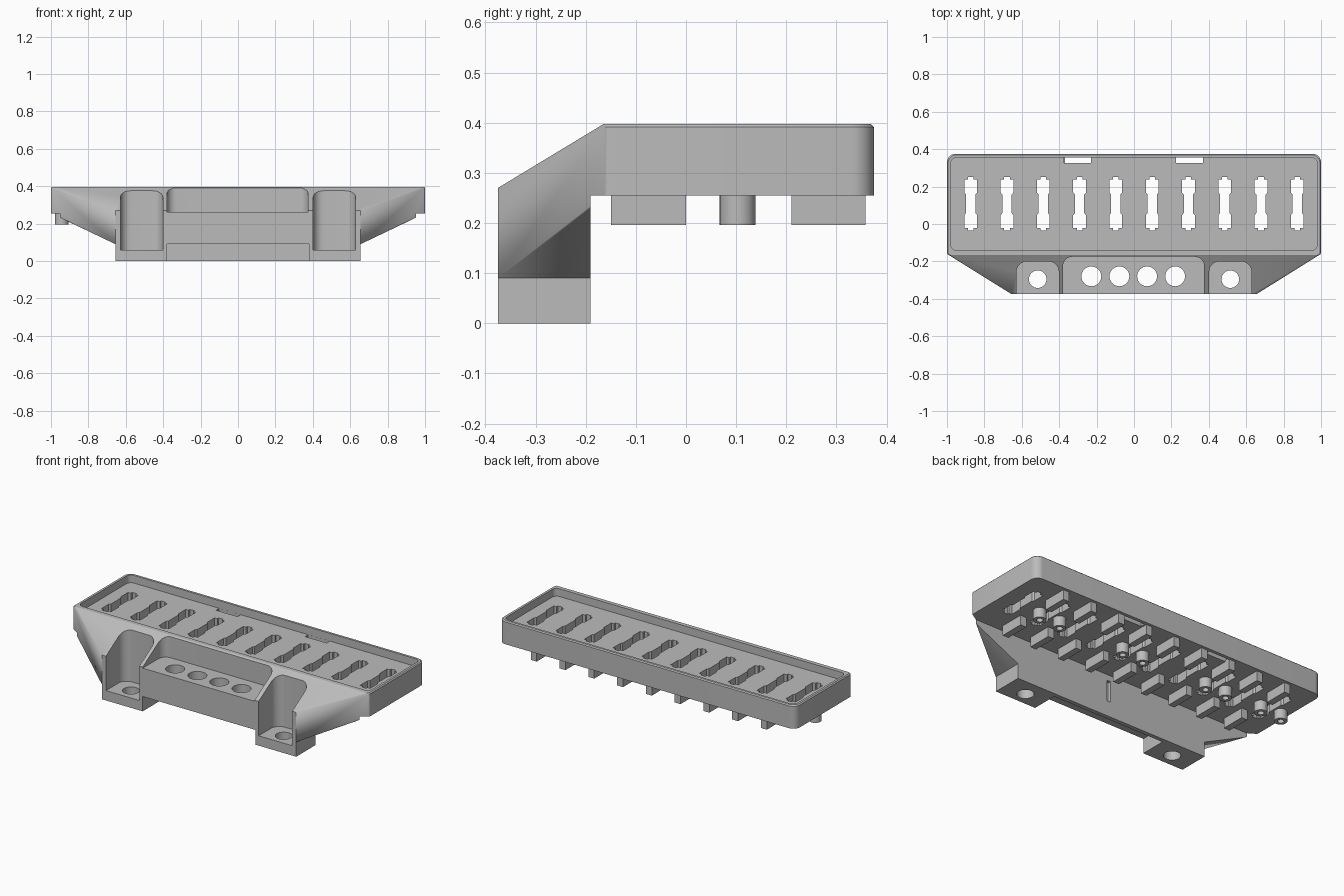
import bpy, bmesh
from math import sin, cos, pi, radians
from mathutils import Vector

old = bpy.data.objects.get("Cube")
if old:
    bpy.data.objects.remove(old, do_unlink=True)

grey = bpy.data.materials.new("light grey plastic")
grey.use_nodes = True
colour = (0.5, 0.5, 0.5, 1)
grey.diffuse_color = colour
grey.node_tree.nodes["Principled BSDF"].inputs["Base Color"].default_value = colour

FRONT, BACK, EDGE = -0.375, 0.375, -0.165   # body front, tray back, tray front
FLOOR, TOP, WALL = 0.255, 0.397, -0.19      # tray underside, rim, rear of the base
FOOT_IN, FOOT_OUT, ARCH = 0.38, 0.655, 0.09


def rounded(x0, x1, y0, y1, front_r, back_r, steps=8):
    """Plan outline of a rectangle with rounded corners."""
    pts = []
    for x, y, sx, sy, r, start in ((x1, y1, 1, 1, back_r, 0), (x0, y1, -1, 1, back_r, 1),
                                   (x0, y0, -1, -1, front_r, 2), (x1, y0, 1, -1, front_r, 3)):
        if r == 0:
            pts.append((x, y))
            continue
        for i in range(steps + 1):
            a = (start + i / steps) * pi / 2
            pts.append((x - sx * r + r * cos(a), y - sy * r + r * sin(a)))
    return pts


def circle(x, y, r, n=32):
    return [(x + r * cos(2 * pi * i / n), y + r * sin(2 * pi * i / n)) for i in range(n)]


def finish(name, bm):
    bmesh.ops.recalc_face_normals(bm, faces=bm.faces)
    mesh = bpy.data.meshes.new(name)
    bm.to_mesh(mesh)
    bm.free()
    mesh.materials.append(grey)
    obj = bpy.data.objects.new(name, mesh)
    bpy.context.collection.objects.link(obj)
    return obj


def prisms(name, outlines, z0, z1):
    """Upright prisms from one or more plan outlines, as one object."""
    bm = bmesh.new()
    for pts in outlines:
        face = bm.faces.new([bm.verts.new((x, y, z0)) for x, y in pts])
        out = bmesh.ops.extrude_face_region(bm, geom=[face])["geom"]
        verts = [v for v in out if isinstance(v, bmesh.types.BMVert)]
        bmesh.ops.translate(bm, verts=verts, vec=(0, 0, z1 - z0))
    return finish(name, bm)


def box(x0, x1, y0, y1):
    return [(x0, y0), (x1, y0), (x1, y1), (x0, y1)]


def cut(targets, outlines, z0, z1):
    cutter = prisms("cutter", outlines, z0, z1)
    cutter.hide_render = True
    for obj in targets:
        mod = obj.modifiers.new("cut", "BOOLEAN")
        mod.operation, mod.solver, mod.object = "DIFFERENCE", "EXACT", cutter
        bpy.context.view_layer.objects.active = obj
        bpy.ops.object.modifier_apply(modifier=mod.name)
    bpy.data.objects.remove(cutter, do_unlink=True)


# Body: hull of the tray and the sloping front, then cleared behind the base
e = 0.006
pts = []
for z, i in ((FLOOR, 0), (TOP - e, 0), (TOP, e)):
    pts += [(x, y, z) for x, y in rounded(-1 + i, 1 - i, EDGE, BACK - i, 0.012, 0.045)]
for side in (-1, 1):
    pts += [(side * FOOT_OUT, FRONT, ARCH), (side * FOOT_OUT, FRONT, 0.27),
            (side * FOOT_OUT, WALL, ARCH)]
bm = bmesh.new()
for p in pts:
    bm.verts.new(p)
hull = bmesh.ops.convex_hull(bm, input=bm.verts)
spare = {v for v in hull["geom_interior"] + hull["geom_unused"]
         if isinstance(v, bmesh.types.BMVert)}
bmesh.ops.delete(bm, geom=list(spare), context="VERTS")
bmesh.ops.dissolve_limit(bm, angle_limit=radians(0.5), verts=bm.verts, edges=bm.edges)
body = finish("tray_body", bm)
cut([body], [box(-1.5, 1.5, WALL, 1)], -0.5, FLOOR)

# Feet and the thin rear wall between them
feet = [prisms(n + "_foot", [box(*sorted((s * FOOT_IN, s * FOOT_OUT)), FRONT, WALL)], 0, ARCH)
        for n, s in (("left", 1), ("right", -1))]
rear_wall = prisms("rear_wall", [box(-FOOT_IN, FOOT_IN, WALL - 0.025, WALL)], 0, ARCH)

# Tray recess and the two clip openings at the back
cut([body], [rounded(-0.98, 0.98, -0.14, 0.355, 0.03, 0.03)], 0.35, 0.6)
cut([body], [box(-0.375, -0.23, 0.325, 0.3545), box(0.225, 0.37, 0.325, 0.3545)], 0.1, 0.375)

# Ten shaped slots through the tray floor
slot_x = [(i - 4.5) * 0.194 for i in range(10)]
quarter = [(0.015, 0.143), (0.015, 0.13), (0.034, 0.13), (0.034, 0.06), (0.025, 0.05)]
half = quarter + [(x, -y) for x, y in reversed(quarter)]
slot = half + [(-x, y) for x, y in reversed(half)]
cut([body], [[(cx + x, 0.108 + y) for x, y in slot] for cx in slot_x], 0.1, 0.5)

# Front pocket with four holes
cut([body], [rounded(-FOOT_IN, FOOT_IN - 0.005, -0.6, -0.175, 0, 0.05)], 0.263, 0.6)
cut([body], [circle(x, -0.28, 0.053) for x in (-0.228, -0.078, 0.07, 0.22)], -0.1, 0.5)

# Screw pockets with a hole through each foot
for s, foot in zip((1, -1), feet):
    x0, x1 = sorted((s * 0.402, s * 0.628))
    cut([body, foot], [rounded(x0, x1, -0.6, -0.2, 0, 0.055)], 0.06, 0.6)
    cut([foot], [circle(s * 0.515, -0.295, 0.047)], -0.1, 0.3)

# Narrow groove in the rear of the base
cut([body], [box(0.005, 0.03, WALL - 0.02, WALL + 0.1)], ARCH + 0.003, 0.22)

# Ribs under the tray, midway between the slots
mids = [x + 0.097 for x in slot_x[:-1]]
for name, y0, y1 in (("front_ribs", -0.15, 0.0), ("back_ribs", 0.21, 0.358)):
    prisms(name, [box(x - 0.02, x + 0.02, y0, y1) for x in mids], 0.196, FLOOR + 0.01)

# Hollow pegs on both sides of four of the slots
peg_xy = [(slot_x[i] + d, 0.103) for i in (0, 2, 5, 8) for d in (-0.07, 0.07)]
pegs = prisms("pegs", [circle(x, y, 0.036, 24) for x, y in peg_xy], 0.196, FLOOR + 0.002)
cut([pegs], [circle(x, y, 0.018, 16) for x, y in peg_xy], 0.1, 0.25)

# Smooth the rounded corners and holes, keeping edges sharp
bpy.ops.object.select_all(action="DESELECT")
for obj in [body, pegs, rear_wall] + feet:
    obj.select_set(True)
bpy.context.view_layer.objects.active = body
bpy.ops.object.shade_smooth_by_angle(angle=radians(25))
